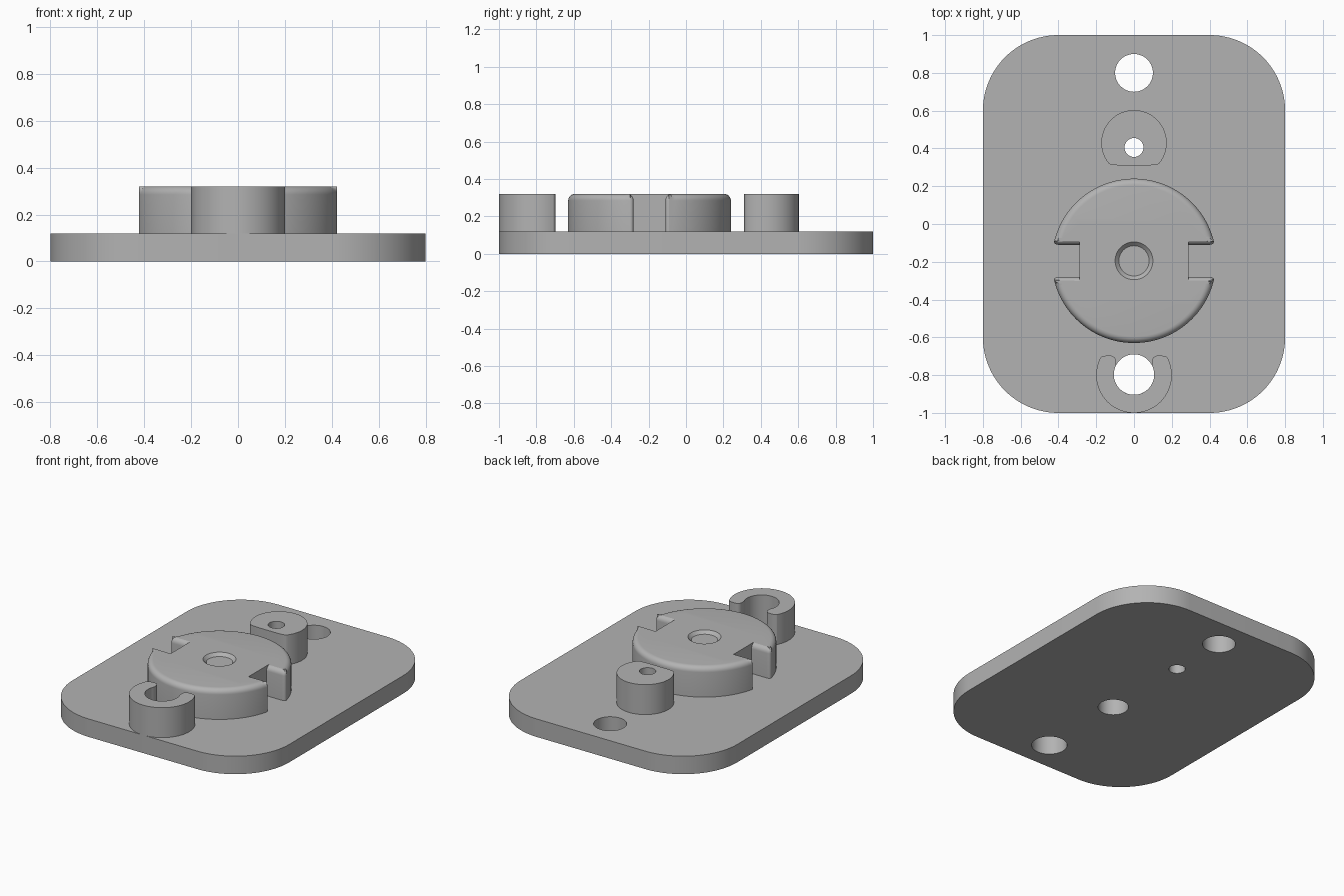
import bpy, bmesh
from math import sin, cos, radians, asin, degrees

if "Cube" in bpy.data.objects:
    bpy.data.objects.remove(bpy.data.objects["Cube"], do_unlink=True)

PLATE_TOP, TOP = 0.12, 0.32
HUB_Y, CLIP_Y = -0.195, -0.797

grey = bpy.data.materials.new("plain grey")
grey.use_nodes = True
colour = (0.45, 0.45, 0.45, 1)
grey.diffuse_color = colour
grey.node_tree.nodes["Principled BSDF"].inputs["Base Color"].default_value = colour


def arc(cx, cy, r, start, end, steps=64):
    angles = [radians(start + (end - start) * i / steps) for i in range(steps + 1)]
    return [(cx + r * cos(a), cy + r * sin(a)) for a in angles]


def prism(name, outline, z0, z1, corner=0.0, top_round=0.0):
    """Extrude an outline; optionally round its sharp upright corners and its top rim."""
    bm = bmesh.new()
    base = bm.faces.new([bm.verts.new((x, y, z0)) for x, y in outline])
    up = bmesh.ops.extrude_face_region(bm, geom=[base])["geom"]
    bmesh.ops.translate(bm, vec=(0, 0, z1 - z0),
                        verts=[v for v in up if isinstance(v, bmesh.types.BMVert)])
    bmesh.ops.recalc_face_normals(bm, faces=bm.faces[:])

    def upright(e):
        return abs(e.verts[0].co.z - e.verts[1].co.z) > 0.01

    def bevel(edges, size):
        bmesh.ops.bevel(bm, geom=edges, offset=size, offset_type='OFFSET', segments=6,
                        profile=0.5, affect='EDGES', clamp_overlap=False)

    if corner:
        bevel([e for e in bm.edges if upright(e) and e.calc_face_angle(0) > radians(25)], corner)
    if top_round:
        bevel([e for e in bm.edges if all(v.co.z > z1 - 1e-4 for v in e.verts)], top_round)
    mesh = bpy.data.meshes.new(name)
    bm.to_mesh(mesh)
    bm.free()
    mesh.materials.append(grey)
    ob = bpy.data.objects.new(name, mesh)
    bpy.context.collection.objects.link(ob)
    return ob


def combine(target, other, operation):
    """Apply a boolean and discard the second object."""
    mod = target.modifiers.new("combine", 'BOOLEAN')
    mod.object, mod.operation, mod.solver = other, operation, 'EXACT'
    graph = bpy.context.evaluated_depsgraph_get()
    target.data = bpy.data.meshes.new_from_object(target.evaluated_get(graph))
    target.modifiers.clear()
    bpy.data.objects.remove(other, do_unlink=True)


def drill(target, y, r):
    combine(target, prism("hole_cutter", arc(0, y, r, 0, 354, 59), -0.1, 0.5), 'DIFFERENCE')


# Base plate with large rounded corners and four through holes
outline = []
for i, (sx, sy) in enumerate([(1, 1), (-1, 1), (-1, -1), (1, -1)]):
    outline += arc(0.4 * sx, 0.6 * sy, 0.4, 90 * i, 90 * i + 90, 24)
plate = prism("base_plate", outline, 0, PLATE_TOP)
for y, r in [(0.8, 0.1), (0.405, 0.05), (HUB_Y, 0.092), (CLIP_Y, 0.107)]:
    drill(plate, y, r)

# Hub: two rounded lobes joined by a narrower square-edged core, leaving side slots
R, GAP = 0.435, 0.085
a = degrees(asin(GAP / R))
hub = prism("round_hub", arc(0, HUB_Y, R, a, 180 - a), PLATE_TOP, TOP, 0.025, 0.035)
lower = prism("lower_lobe", arc(0, HUB_Y, R, 180 + a, 360 - a), PLATE_TOP, TOP, 0.025, 0.035)
core = prism("hub_core", [(sx * 0.288, HUB_Y + sy * 0.2)
                          for sx, sy in [(-1, -1), (1, -1), (1, 1), (-1, 1)]], PLATE_TOP, TOP)
combine(hub, lower, 'UNION')
combine(hub, core, 'UNION')
drill(hub, HUB_Y, 0.092)

# Small chamfer round the hub bore
bm = bmesh.new()
bmesh.ops.create_cone(bm, cap_ends=True, segments=60, radius1=0.08, radius2=0.12, depth=0.04)
bmesh.ops.translate(bm, verts=bm.verts[:], vec=(0, HUB_Y, TOP))
mesh = bpy.data.meshes.new("chamfer_cutter")
bm.to_mesh(mesh)
bm.free()
mesh.materials.append(grey)
cone = bpy.data.objects.new("chamfer_cutter", mesh)
bpy.context.collection.objects.link(cone)
combine(hub, cone, 'DIFFERENCE')

# Post with a flattened front and an off-centre hole
post = prism("flat_sided_post", arc(0, 0.43, 0.173, -44, 224), PLATE_TOP, TOP, 0.07)
drill(post, 0.405, 0.05)

# Open clip at the front edge
END_Y = CLIP_Y + 0.1
clip_outline = arc(0, -0.8, 0.2, 149, 391)
clip_outline += [(0.096, END_Y)] + arc(0, CLIP_Y, 0.107, 26, -206) + [(-0.096, END_Y)]
clip = prism("open_clip", clip_outline, PLATE_TOP, TOP, 0.028)

# Smooth curved walls, keeping the real edges sharp
bpy.ops.object.select_all(action='DESELECT')
for ob in (plate, hub, post, clip):
    ob.select_set(True)
bpy.context.view_layer.objects.active = plate
bpy.ops.object.shade_smooth_by_angle(angle=radians(30))
